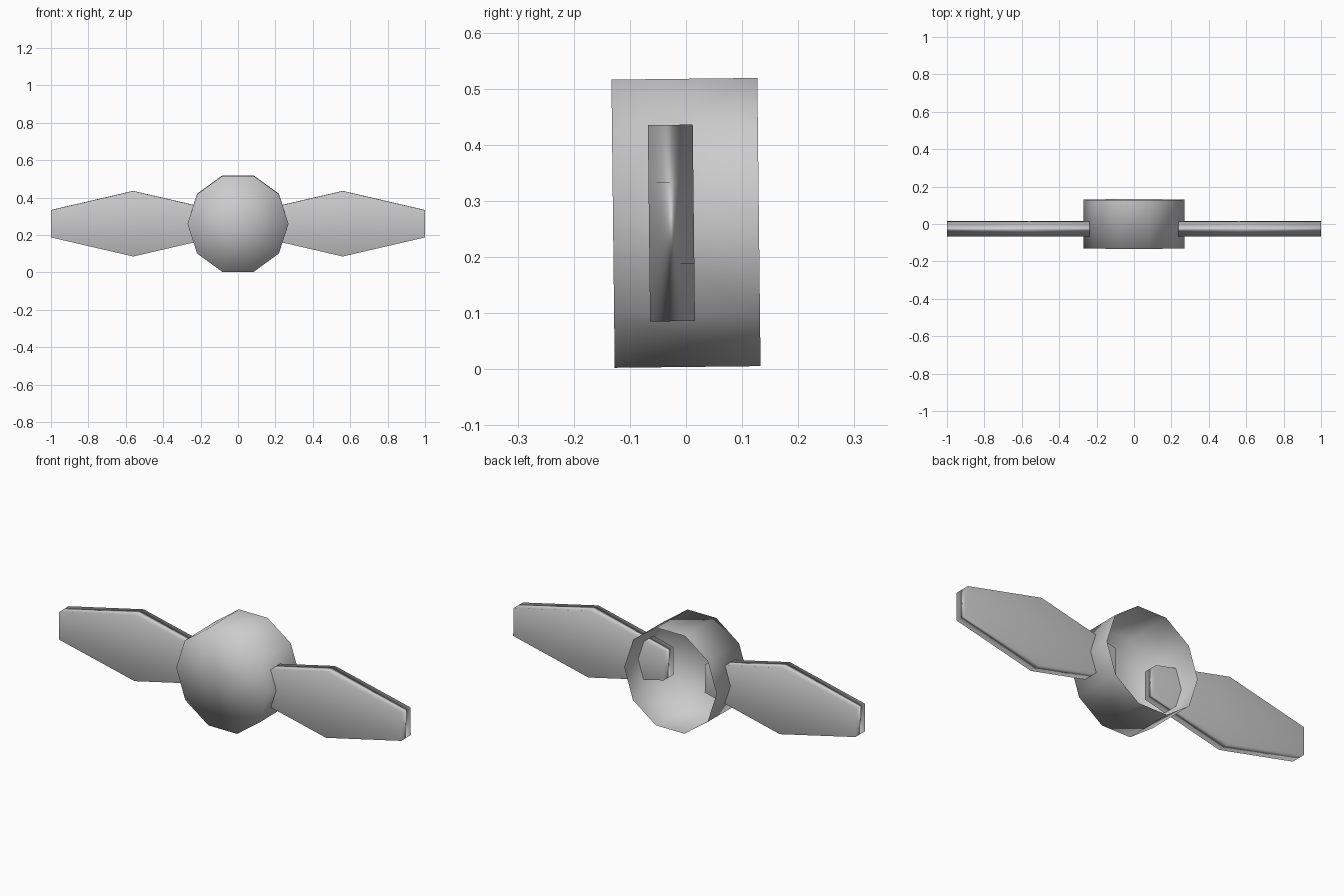
import bpy
import bmesh
from math import cos, sin, radians, tau
from mathutils import Matrix, Vector

cube = bpy.data.objects.get("Cube")
if cube:
    bpy.data.objects.remove(cube, do_unlink=True)

GREY = (0.6, 0.6, 0.6, 1)
metal = bpy.data.materials.new("plain_grey")
metal.use_nodes = True
metal.diffuse_color = GREY
metal.node_tree.nodes["Principled BSDF"].inputs["Base Color"].default_value = GREY

# The whole propeller leans forward very slightly
LEAN = Matrix.Translation((0, 0, 0.261)) @ Matrix.Rotation(radians(0.65), 4, 'X')


def finish(bm, name):
    """Orient, smooth and place a finished mesh."""
    for face in bm.faces:
        face.smooth = True
    bm.transform(LEAN)
    mesh = bpy.data.meshes.new(name)
    bm.to_mesh(mesh)
    bm.free()
    mesh.materials.append(metal)
    obj = bpy.data.objects.new(name, mesh)
    bpy.context.collection.objects.link(obj)
    return obj


def hub():
    """Ten-sided cup: closed front, open back, thin wall."""
    sides, radius, depth = 10, 0.27, 0.13
    bm = bmesh.new()
    rings = [[bm.verts.new((radius * cos(tau * i / sides), y, radius * sin(tau * i / sides)))
              for i in range(sides)] for y in (-depth, depth)]
    centre = bm.verts.new((0, -depth, 0))
    front, back = rings
    for i in range(sides):
        j = (i + 1) % sides
        bm.faces.new((centre, front[i], front[j]))
        bm.faces.new((front[j], front[i], back[i], back[j]))
    finish(bm, "hub")


def blade(name, side):
    """Flat six-sided plate whose inner end pokes into the hub."""
    half = [(0.12, 0.073), (0.56, 0.175), (1.0, 0.073)]
    outline = half + [(x, -z) for x, z in reversed(half)]
    bm = bmesh.new()
    plate = bm.faces.new([bm.verts.new((side * x, -0.066, z)) for x, z in outline])
    result = bmesh.ops.extrude_face_region(bm, geom=[plate], use_keep_orig=True)
    moved = [g for g in result["geom"] if isinstance(g, bmesh.types.BMVert)]
    bmesh.ops.translate(bm, verts=moved, vec=Vector((0, 0.08, 0)))
    bmesh.ops.recalc_face_normals(bm, faces=bm.faces)
    obj = finish(bm, name)
    # Broad faces dominate the soft shading
    obj.modifiers.new("soft_edges", 'WEIGHTED_NORMAL').mode = 'FACE_AREA'


hub()
blade("left_blade", 1)
blade("right_blade", -1)
